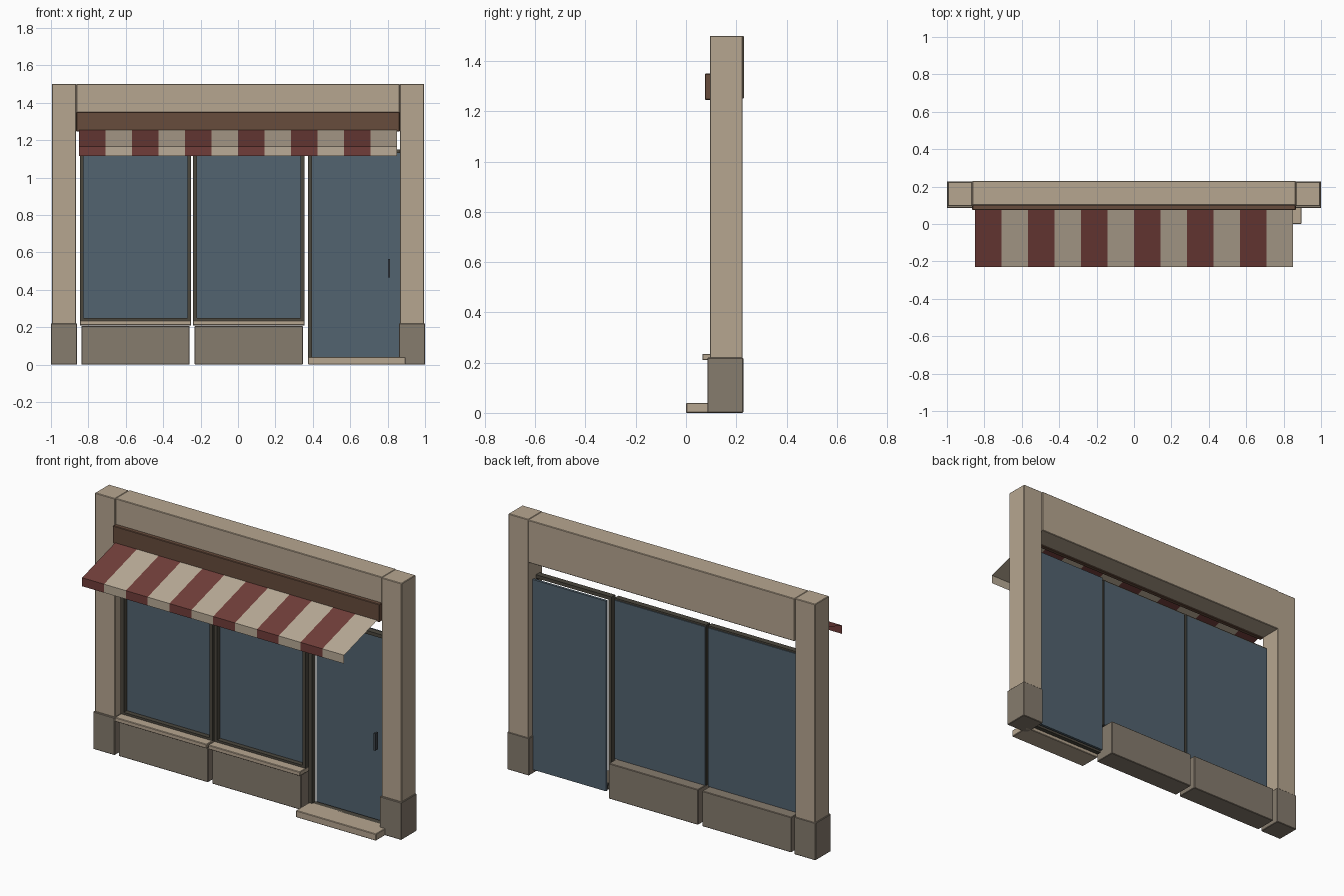
import bpy
import bmesh

cube = bpy.data.objects.get("Cube")
if cube:
    bpy.data.objects.remove(cube, do_unlink=True)


def material(name, r, g, b):
    m = bpy.data.materials.new(name)
    m.use_nodes = True
    m.diffuse_color = (r, g, b, 1)
    m.node_tree.nodes["Principled BSDF"].inputs["Base Color"].default_value = (r, g, b, 1)
    return m


STONE = material("warm_stone", 0.47, 0.38, 0.28)
BASE = material("grey_stone", 0.24, 0.20, 0.155)
GLASS = material("blue_glass", 0.084, 0.125, 0.16)
FRAME = material("dark_frame", 0.07, 0.063, 0.048)
WOOD = material("brown_wood", 0.135, 0.072, 0.045)
RED = material("awning_red", 0.165, 0.048, 0.042)
CREAM = material("awning_cream", 0.49, 0.41, 0.31)
METAL = material("handle_metal", 0.05, 0.06, 0.07)


def finish(name, bm, mats):
    mesh = bpy.data.meshes.new(name)
    bm.to_mesh(mesh)
    bm.free()
    for m in mats:
        mesh.materials.append(m)
    obj = bpy.data.objects.new(name, mesh)
    bpy.context.collection.objects.link(obj)
    return obj


def box(name, mat, x, y, z, bevel=0.0):
    """Box between the given (low, high) limits, with optional bevelled edges."""
    bm = bmesh.new()
    bmesh.ops.create_cube(bm, size=1)
    for v in bm.verts:
        for i, (low, high) in enumerate((x, y, z)):
            v.co[i] = high if v.co[i] > 0 else low
    if bevel:
        bmesh.ops.bevel(bm, geom=bm.edges[:], offset=bevel, segments=1, affect='EDGES')
    return finish(name, bm, [mat])


# Pillars and their plinths
for side, s in (("left", 1), ("right", -1)):
    box(side + "_pillar", STONE, sorted((s * 0.865, s * 0.995)), (0.095, 0.225), (0.2, 1.5), 0.003)
    box(side + "_plinth", BASE, sorted((s * 0.86, s)), (0.085, 0.228), (0, 0.22), 0.003)

# Lintel and fascia board
box("lintel", STONE, (-0.865, 0.865), (0.1, 0.23), (1.25, 1.5), 0.003)
box("fascia", WOOD, (-0.865, 0.865), (0.075, 0.102), (1.245, 1.35), 0.003)


def frame(name, x0, x1, z0, z1, bar, rail):
    """Two uprights and two rails around an opening."""
    y = (0.12, 0.155)
    box(name + "_right_jamb", FRAME, (x0, x0 + bar), y, (z0, z1))
    box(name + "_left_jamb", FRAME, (x1 - bar, x1), y, (z0, z1))
    box(name + "_top_rail", FRAME, (x0 + bar, x1 - bar), y, (z1 - bar, z1))
    box(name + "_bottom_rail", FRAME, (x0 + bar, x1 - bar), y, (z0, z0 + rail))


# Two shop windows on stall risers
for name, x0 in (("right_window", -0.845), ("left_window", -0.24)):
    x1 = x0 + 0.595
    box(name + "_riser", BASE, (x0 + 0.008, x1 - 0.008), (0.09, 0.22), (0, 0.207), 0.003)
    box(name + "_sill", STONE, (x0, x1), (0.065, 0.15), (0.21, 0.235), 0.003)
    frame(name, x0, x1, 0.21, 1.15, 0.02, 0.038)
    box(name + "_glass", GLASS, (x0 + 0.004, x1 - 0.004), (0.148, 0.16), (0.21, 1.14))

# Door with its frame, step and handle
frame("door", 0.375, 0.885, 0.02, 1.15, 0.02, 0.02)
box("door_glass", GLASS, (0.387, 0.868), (0.173, 0.188), (0.02, 1.135))
box("door_step", STONE, (0.375, 0.895), (0, 0.13), (0, 0.04), 0.003)
box("door_handle", METAL, (0.802, 0.814), (0.11, 0.135), (0.465, 0.565))

# Striped awning: sloping cloth and hanging valance
STRIPES = 12
HALF = 0.85
profile = [(0.08, 1.255), (-0.23, 1.165), (-0.23, 1.115)]
bm = bmesh.new()
for i in range(STRIPES):
    a = -HALF + 2 * HALF * i / STRIPES
    b = -HALF + 2 * HALF * (i + 1) / STRIPES
    for (y0, z0), (y1, z1) in zip(profile, profile[1:]):
        corners = [(a, y0, z0), (a, y1, z1), (b, y1, z1), (b, y0, z0)]
        face = bm.faces.new([bm.verts.new(c) for c in corners])
        face.material_index = i % 2
bmesh.ops.remove_doubles(bm, verts=bm.verts[:], dist=0.0001)
finish("awning", bm, [RED, CREAM])
